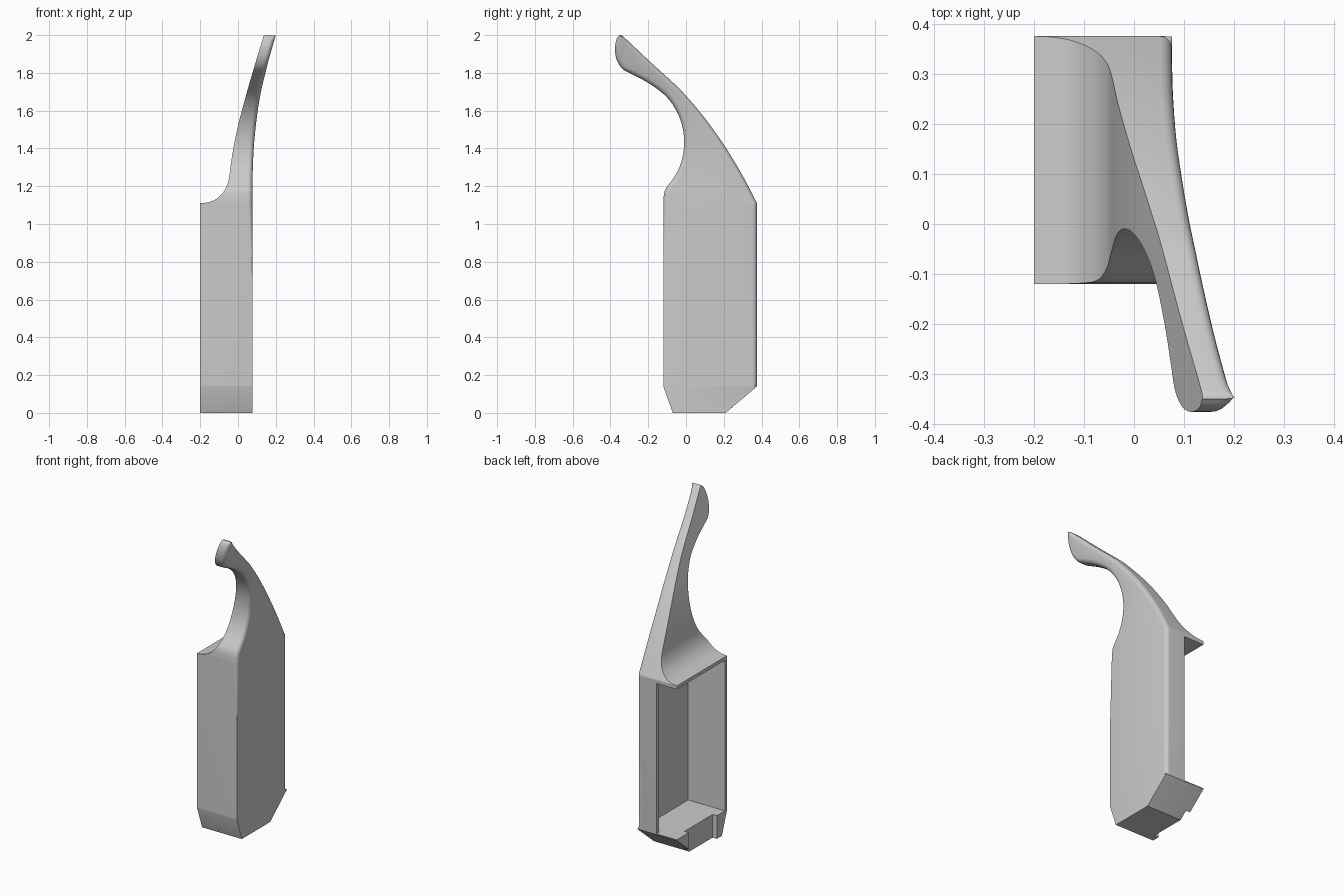
import bpy, bmesh, math
from mathutils import Vector

if "Cube" in bpy.data.objects:
    bpy.data.objects.remove(bpy.data.objects["Cube"])

grey = bpy.data.materials.new("plain grey")
grey.diffuse_color = (0.6, 0.6, 0.6, 1)
grey.use_nodes = True
grey.node_tree.nodes["Principled BSDF"].inputs["Base Color"].default_value = grey.diffuse_color


def smooth(points, steps=5):
    """Catmull-Rom curve through the points, ends included."""
    p = [Vector(q) for q in points]
    p = [2 * p[0] - p[1]] + p + [2 * p[-1] - p[-2]]
    out = []
    for i in range(1, len(p) - 2):
        a, b, c, d = p[i - 1:i + 3]
        for s in range(steps):
            t = s / steps
            v = 0.5 * (2 * b + (c - a) * t + (2 * a - 5 * b + 4 * c - d) * t * t
                       + (3 * b - a - 3 * c + d) * t ** 3)
            out.append((v.x, v.y))
    return out + [tuple(points[-1])]


def at(chain, z):
    """Horizontal position of a rising chain of (horizontal, z) points at height z."""
    for (h0, z0), (h1, z1) in zip(chain, chain[1:]):
        if z0 <= z <= z1 and z1 > z0:
            return h0 + (h1 - h0) * (z - z0) / (z1 - z0)
    return chain[-1][0] if z > chain[-1][1] else chain[0][0]


# Four outlines rising from the base to the hook tip
back = [(0.21, 0), (0.376, 0.14)] + smooth(
    [(0.376, 1.11), (0.3, 1.255), (0.21, 1.405), (0.1, 1.56), (-0.01, 1.69),
     (-0.07, 1.75), (-0.2, 1.868), (-0.325, 1.986), (-0.345, 2.0)])
throat = [(-0.07, 0), (-0.12, 0.14)] + smooth(
    [(-0.12, 1.12), (-0.115, 1.165), (-0.1, 1.198), (-0.055, 1.26), (-0.023, 1.335),
     (-0.01, 1.42), (-0.018, 1.51), (-0.05, 1.598), (-0.11, 1.68), (-0.2, 1.747),
     (-0.28, 1.79), (-0.335, 1.82), (-0.367, 1.87), (-0.376, 1.93), (-0.367, 1.98),
     (-0.35, 2.0)])
left = [(-0.2, 0)] + smooth(
    [(-0.2, 1.11), (-0.165, 1.113), (-0.12, 1.13), (-0.08, 1.165), (-0.056, 1.21),
     (-0.045, 1.26), (-0.03, 1.37), (0.0, 1.52), (0.045, 1.69), (0.09, 1.845), (0.137, 2.0)])
right = [(0.076, 0)] + smooth(
    [(0.076, 1.1), (0.078, 1.28), (0.088, 1.46), (0.114, 1.66), (0.155, 1.84), (0.2, 2.0)])

# Heights of the cross-sections, close pairs merged
levels = [0, 0.1395, 0.146, 0.7, 0.8, 0.9, 1.0, 1.11]
for z in sorted(z for chain in (back, throat, left, right) for _, z in chain):
    if 0 < z <= 2 and all(abs(z - k) > 0.0025 for k in levels):
        levels.append(z)
levels = sorted(levels)
levels[-1] = 2.0

# Housing and hook: stacked sections with rounded right-hand corners
RADIUS, SEG = 0.025, 5


def corner_size(chain, z, amount):
    slope = (at(chain, min(z + 0.004, 2)) - at(chain, z - 0.004)) / 0.008
    return RADIUS * amount * min(math.sqrt(1 + slope * slope), 2.5)


bm = bmesh.new()
rings = []
for z in levels:
    f, b, l, r = (at(c, z) for c in (throat, back, left, right))
    front_round = max(0.01, min(1, (z - 0.7) / 0.45))
    back_round = 1 if z > 0.145 else 0.01
    limit = 0.47 * (b - f)
    yf = min(corner_size(throat, z, front_round), limit)
    yb = min(corner_size(back, z, back_round), limit)
    pts = [(l, f)]
    for i in range(SEG + 1):
        a = math.pi / 2 * i / SEG
        rx = RADIUS * front_round
        pts.append((r - rx + rx * math.sin(a), f + yf - yf * math.cos(a)))
    for i in range(SEG + 1):
        a = math.pi / 2 * i / SEG
        rx = RADIUS * back_round
        pts.append((r - rx + rx * math.cos(a), b - yb + yb * math.sin(a)))
    pts.append((l, b))
    rings.append([bm.verts.new((x, y, z)) for x, y in pts])
n = len(rings[0])
for lo, hi in zip(rings, rings[1:]):
    for i in range(n):
        j = (i + 1) % n
        bm.faces.new((lo[i], lo[j], hi[j], hi[i]))
bm.faces.new(rings[0][::-1])
bm.faces.new(rings[-1])
bmesh.ops.recalc_face_normals(bm, faces=bm.faces)
mesh = bpy.data.meshes.new("hooked_housing")
bm.to_mesh(mesh)
bm.free()
mesh.materials.append(grey)
body = bpy.data.objects.new("hooked_housing", mesh)
bpy.context.collection.objects.link(body)


def cut_box(x, y, z):
    """Remove a box given by its ranges from the housing."""
    cb = bmesh.new()
    bmesh.ops.create_cube(cb, size=1)
    for v in cb.verts:
        v.co = [(lo + hi) / 2 + c * (hi - lo) for c, (lo, hi) in zip(v.co, (x, y, z))]
    me = bpy.data.meshes.new("cutter")
    cb.to_mesh(me)
    cb.free()
    me.materials.append(grey)
    cutter = bpy.data.objects.new("cutter", me)
    cutter.hide_render = True
    bpy.context.collection.objects.link(cutter)
    mod = body.modifiers.new("cut", "BOOLEAN")
    mod.operation, mod.object, mod.solver = "DIFFERENCE", cutter, "EXACT"
    bpy.context.view_layer.objects.active = body
    bpy.ops.object.modifier_apply(modifier=mod.name)
    bpy.data.objects.remove(cutter)


# Open compartment, its back opening, and the recess in the base
cut_box((-0.3, 0.055), (-0.1, 0.355), (0.145, 1.088))
cut_box((-0.3, -0.06), (0.3, 0.5), (0.145, 1.088))
cut_box((-0.3, -0.17), (-0.02, 0.257), (-0.1, 0.2))

body.select_set(True)
bpy.context.view_layer.objects.active = body
bpy.ops.object.shade_smooth_by_angle(angle=math.radians(30))
